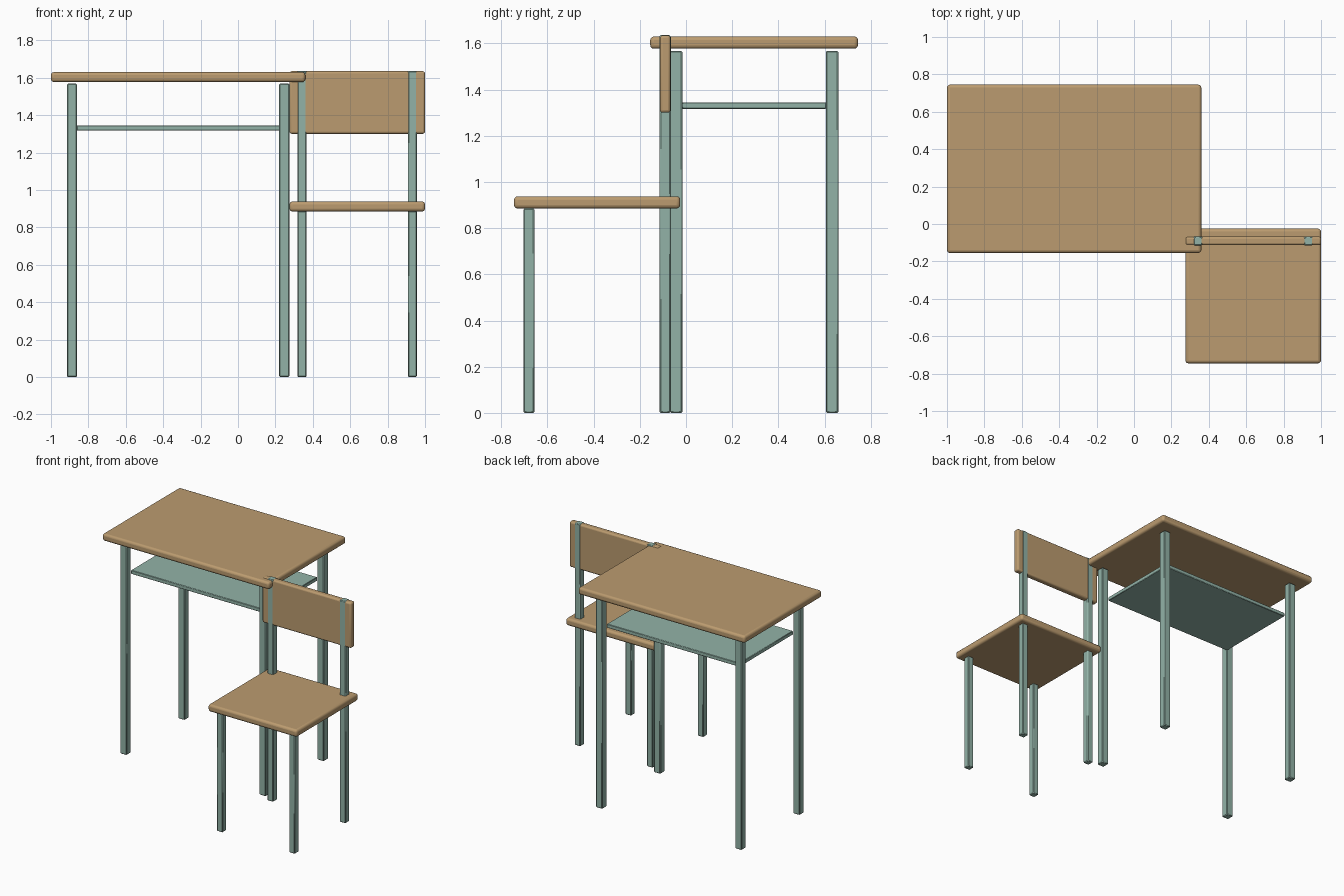
import bpy

if "Cube" in bpy.data.objects:
    bpy.data.objects.remove(bpy.data.objects["Cube"])


def material(name, color):
    m = bpy.data.materials.new(name)
    m.diffuse_color = color
    m.use_nodes = True
    m.node_tree.nodes["Principled BSDF"].inputs["Base Color"].default_value = m.diffuse_color
    return m


WOOD = material("wood", (0.50, 0.33, 0.16, 1))
PAINT = material("painted_metal", (0.29, 0.45, 0.39, 1))


def box(name, x, y, z, mat, bevel=0.0, segments=1):
    """Bevelled box from (min, max) ranges on each axis."""
    ranges = (x, y, z)
    bpy.ops.mesh.primitive_cube_add(size=1, location=[(a + b) / 2 for a, b in ranges])
    ob = bpy.context.object
    ob.name = name
    ob.scale = [b - a for a, b in ranges]
    bpy.ops.object.transform_apply(location=False, rotation=False, scale=True)
    ob.data.materials.append(mat)
    if bevel:
        mod = ob.modifiers.new("rounded_edges", 'BEVEL')
        mod.width = bevel
        mod.segments = segments
        bpy.ops.object.shade_smooth_by_angle()
    return ob


def leg(name, cx, cy, size, height):
    h = size / 2
    box(name, (cx - h, cx + h), (cy - h, cy + h), (0, height), PAINT, 0.005)


# Desk: top, open shelf and four legs
DX, DY = -0.32, 0.295
box("desk_top", (-1.0, 0.36), (-0.155, 0.745), (1.577, 1.63), WOOD, 0.016, 3)
box("desk_shelf", (DX - 0.541, DX + 0.541), (DY - 0.312, DY + 0.312),
    (1.317, 1.345), PAINT, 0.003)
for sx, side in ((-1, "left"), (1, "right")):
    for sy, end in ((-1, "front"), (1, "back")):
        leg(f"desk_{end}_{side}_leg", DX + sx * 0.5675, DY + sy * 0.338, 0.054, 1.568)

# Chair: seat, backrest, short front legs and tall back legs
CX, CY = 0.637, -0.385
box("chair_seat", (0.275, 1.0), (-0.745, -0.025), (0.885, 0.938), WOOD, 0.016, 3)
box("chair_backrest", (0.275, 1.0), (-0.113, -0.067), (1.30, 1.635), WOOD, 0.012, 3)
for sx, side in ((-1, "left"), (1, "right")):
    leg(f"chair_front_{side}_leg", CX + sx * 0.295, CY - 0.295, 0.047, 0.886)
    leg(f"chair_back_{side}_leg", CX + sx * 0.295, CY + 0.295, 0.048, 1.636)
